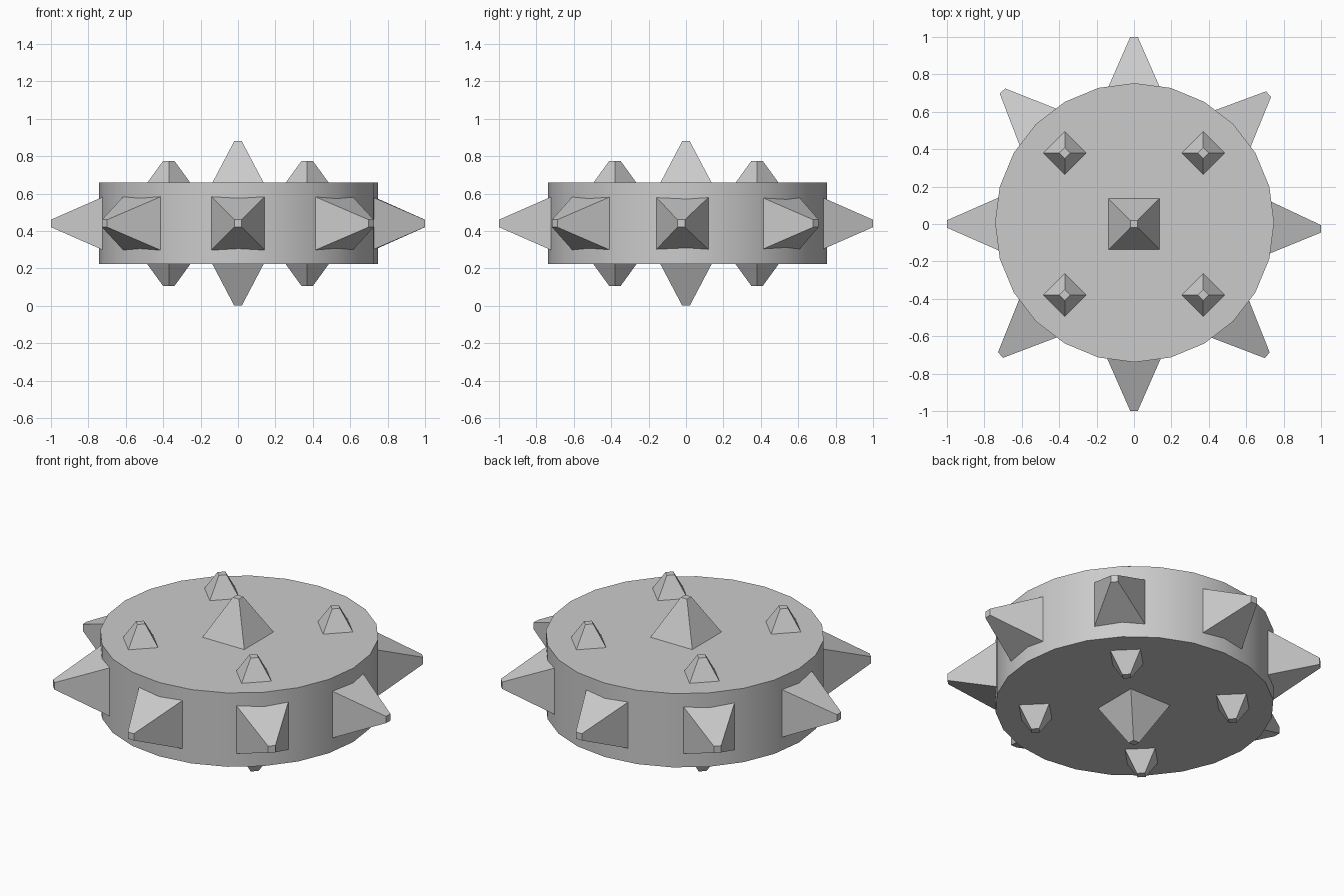
import bpy
import bmesh
from math import radians, sqrt
from mathutils import Matrix, Vector

cube = bpy.data.objects.get("Cube")
if cube:
    bpy.data.objects.remove(cube, do_unlink=True)

steel = bpy.data.materials.new("grey steel")
steel.use_nodes = True
GREY = (0.6, 0.6, 0.6, 1)
steel.diffuse_color = GREY
steel.node_tree.nodes["Principled BSDF"].inputs["Base Color"].default_value = GREY

MID_Z = 0.44
HALF_HEIGHT = 0.218


def cone(name, sides, base, tip, length, matrix):
    """Capped cone rising along local z from its base at the origin."""
    bm = bmesh.new()
    bmesh.ops.create_cone(bm, cap_ends=True, segments=sides, radius1=base,
                          radius2=tip, depth=length,
                          matrix=matrix @ Matrix.Translation((0, 0, length / 2)))
    mesh = bpy.data.meshes.new(name)
    bm.to_mesh(mesh)
    bm.free()
    mesh.materials.append(steel)
    obj = bpy.data.objects.new(name, mesh)
    bpy.context.collection.objects.link(obj)
    return obj


def turn(angle, axis):
    return Matrix.Rotation(radians(angle), 4, axis)


# Drum body with a smooth rim
body = cone("body", 24, 0.746, 0.746, 2 * HALF_HEIGHT,
            Matrix.Translation((0.003, 0.007, MID_Z - HALF_HEIGHT)))
bpy.ops.object.select_all(action="DESELECT")
body.select_set(True)
bpy.context.view_layer.objects.active = body
bpy.ops.object.shade_smooth_by_angle(angle=radians(30))

# Ring of square spikes around the rim
ring = {"left": -1.5, "back_left": 44, "back": 90, "back_right": 134.7,
        "right": 180, "front_right": 224.5, "front": 270, "front_left": 315.4}
for side, angle in ring.items():
    aim = turn(angle, "Z") @ turn(90, "Y") @ turn(45, "Z")
    start = Matrix.Translation((0, 0, MID_Z)) @ turn(angle, "Z") @ Vector((0.72, 0, 0))
    cone(side + "_rim_spike", 4, 0.143 * sqrt(2), 0.02 * sqrt(2), 0.28,
         Matrix.Translation(start) @ aim)

# Large central spike and four small diamond spikes on both flat faces
for face, flip in (("top", 0), ("bottom", 180)):
    seat = Matrix.Translation((0, 0, MID_Z)) @ turn(flip, "X")
    lift = HALF_HEIGHT - 0.01
    cone(face + "_centre_spike", 4, 0.142 * sqrt(2), 0.02 * sqrt(2), 0.232,
         seat @ Matrix.Translation((0, 0, lift)) @ turn(45, "Z"))
    for x in (-0.37, 0.37):
        for y in (-0.38, 0.38):
            cone(face + "_small_spike", 4, 0.122, 0.03, 0.127,
                 seat @ Matrix.Translation((x, y, lift)))
